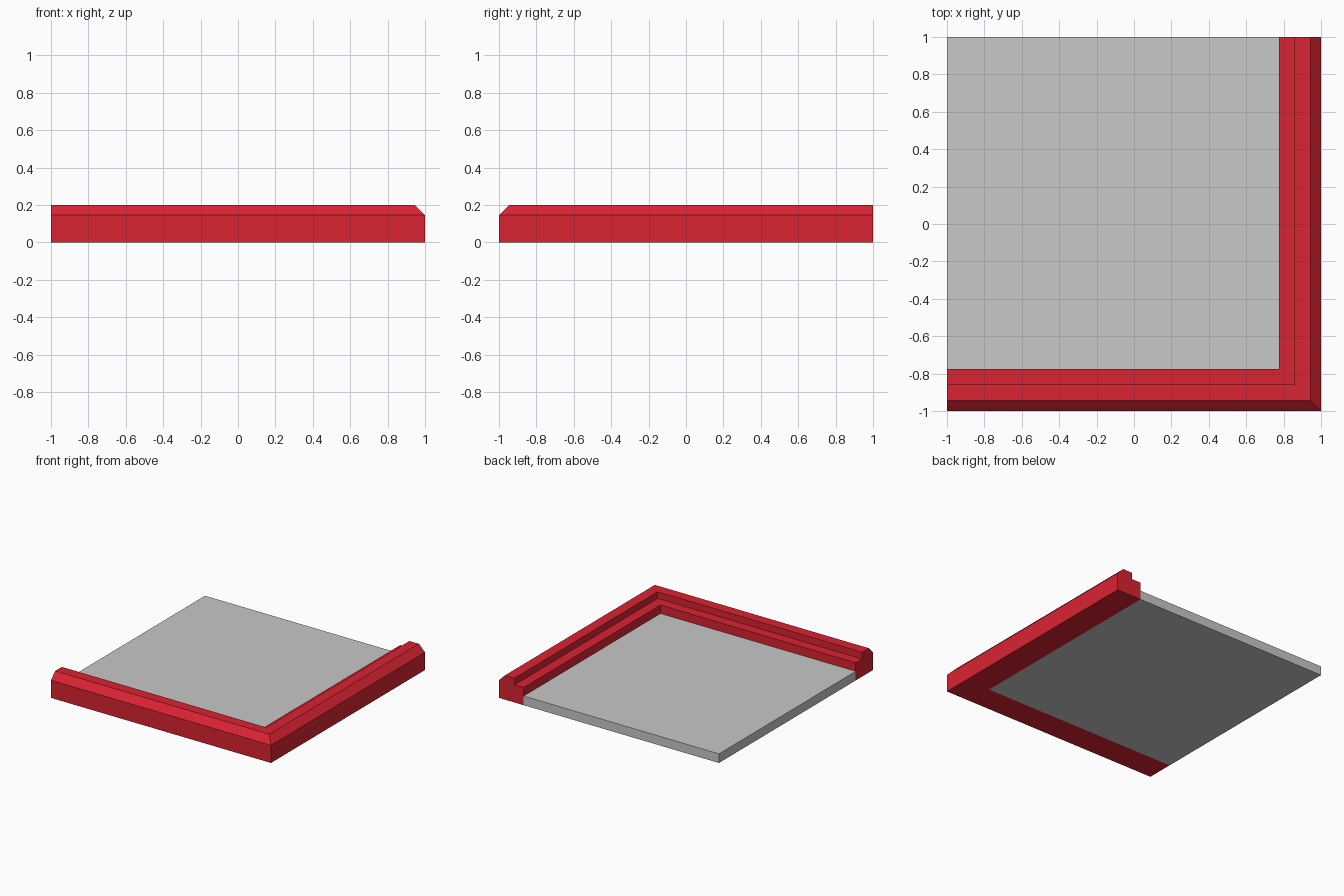
import bpy
import bmesh

cube = bpy.data.objects.get("Cube")
if cube:
    bpy.data.objects.remove(cube, do_unlink=True)


def material(name, colour):
    mat = bpy.data.materials.new(name)
    mat.use_nodes = True
    mat.diffuse_color = (*colour, 1)
    mat.node_tree.nodes["Principled BSDF"].inputs["Base Color"].default_value = (*colour, 1)
    return mat


def finish(name, bm, mat):
    bmesh.ops.recalc_face_normals(bm, faces=bm.faces)
    mesh = bpy.data.meshes.new(name)
    bm.to_mesh(mesh)
    bm.free()
    mesh.materials.append(mat)
    obj = bpy.data.objects.new(name, mesh)
    bpy.context.collection.objects.link(obj)
    return obj


red = material("red", (0.70, 0.017, 0.032))
grey = material("light grey", (0.58, 0.58, 0.58))

KERB_WIDTH = 0.225
SLAB_HEIGHT = 0.075

# Kerb section: distance in from the outer edge, height
section = [(0, 0), (0, 0.145), (0.055, 0.2), (0.142, 0.2),
           (0.142, 0.145), (KERB_WIDTH, 0.145), (KERB_WIDTH, 0)]

# L-shaped kerb, mitred at the front left corner
bm = bmesh.new()
rings = [
    [bm.verts.new((-1, -1 + d, z)) for d, z in section],
    [bm.verts.new((1 - d, -1 + d, z)) for d, z in section],
    [bm.verts.new((1 - d, 1, z)) for d, z in section],
]
count = len(section)
for a, b in zip(rings, rings[1:]):
    for i in range(count):
        j = (i + 1) % count
        bm.faces.new((a[i], a[j], b[j], b[i]))
bm.faces.new(rings[0])
bm.faces.new(rings[-1])
finish("corner_kerb", bm, red)

# Floor slab tucked inside the kerb
bm = bmesh.new()
bmesh.ops.create_cube(bm, size=1)
side = 2 - KERB_WIDTH
for v in bm.verts:
    v.co.x = -1 + (v.co.x + 0.5) * side
    v.co.y = 1 - (0.5 - v.co.y) * side
    v.co.z = (v.co.z + 0.5) * SLAB_HEIGHT
finish("floor_slab", bm, grey)
